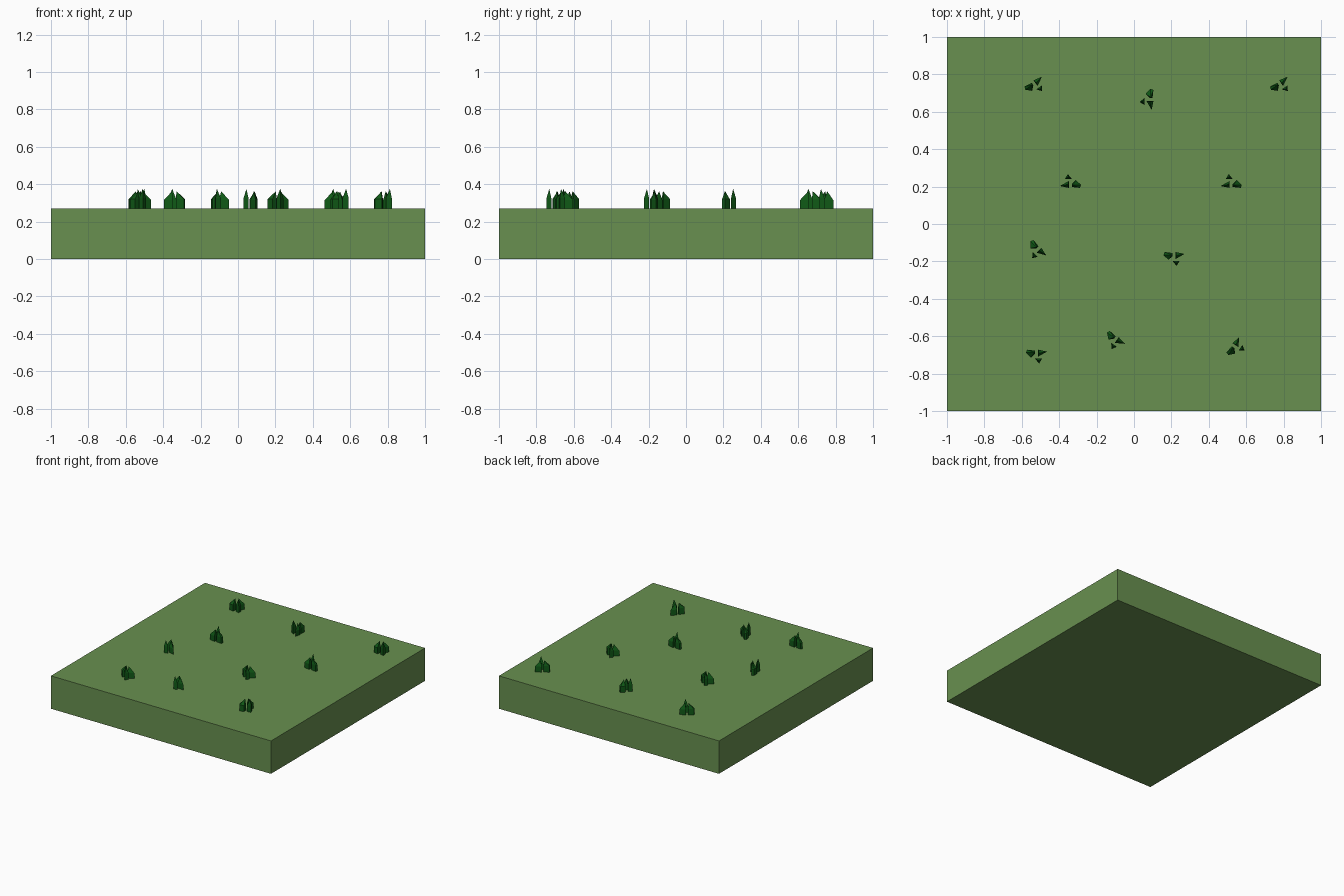
import bpy, bmesh
from math import radians
from mathutils import Matrix, Vector

if "Cube" in bpy.data.objects:
    bpy.data.objects.remove(bpy.data.objects["Cube"])

TOP = 0.27


def material(name, rgb):
    m = bpy.data.materials.new(name)
    m.diffuse_color = (*rgb, 1)
    m.use_nodes = True
    m.node_tree.nodes["Principled BSDF"].inputs["Base Color"].default_value = m.diffuse_color
    return m


def finish(name, bm, mat):
    bmesh.ops.recalc_face_normals(bm, faces=bm.faces)
    me = bpy.data.meshes.new(name)
    bm.to_mesh(me)
    bm.free()
    me.materials.append(mat)
    ob = bpy.data.objects.new(name, me)
    bpy.context.collection.objects.link(ob)
    return ob


ground_green = material("ground_green", (0.14, 0.28, 0.08))
blade_green = material("blade_green", (0.005, 0.10, 0.008))

# Ground slab
bm = bmesh.new()
bmesh.ops.create_cube(bm, size=1, matrix=Matrix.Translation((0, 0, TOP / 2))
                      @ Matrix.Diagonal((2, 2, TOP, 1)))
finish("ground_slab", bm, ground_green)

# Grass blades: outline, shoulder height, leaning tip
BLADES = [
    ([(.008, -.006), (.03, .015), (.057, -.011), (.051, -.027), (.008, -.022)],
     0.05, (.012, -.012, .092)),
    ([(-.008, .01), (-.056, -.017), (-.008, -.027)], 0.045, (-.012, -.008, .092)),
    ([(-.013, .047), (.008, .021), (-.029, .021)], 0.055, (-.011, .032, .105)),
]


def add_blade(bm, outline, shoulder, tip):
    low = [bm.verts.new((x, y, -0.005)) for x, y in outline]
    high = [bm.verts.new((x, y, shoulder)) for x, y in outline]
    point = bm.verts.new(tip)
    bm.faces.new(low)
    for i in range(len(outline)):
        j = (i + 1) % len(outline)
        bm.faces.new((low[i], low[j], high[j], high[i]))
        bm.faces.new((high[i], high[j], point))


# Tufts: x, y of the middle, and turn in degrees
TUFTS = [(-.34, .23, 0), (.52, .23, 0), (-.521, -.709, 180), (.214, -.187, 180),
         (-.538, .749, 215), (.775, .749, 215), (-.511, -.134, 135),
         (-.096, -.62, 145), (.543, -.652, 236), (.067, .666, 90)]

for n, (x, y, turn) in enumerate(TUFTS, 1):
    bm = bmesh.new()
    for blade in BLADES:
        add_blade(bm, *blade)
    bm.transform(Matrix.Rotation(radians(turn), 4, 'Z'))
    xs = [v.co.x for v in bm.verts]
    ys = [v.co.y for v in bm.verts]
    mid = Vector(((min(xs) + max(xs)) / 2, (min(ys) + max(ys)) / 2, 0))
    bm.transform(Matrix.Translation(-mid))
    finish(f"grass_tuft_{n}", bm, blade_green).location = (x, y, TOP)
